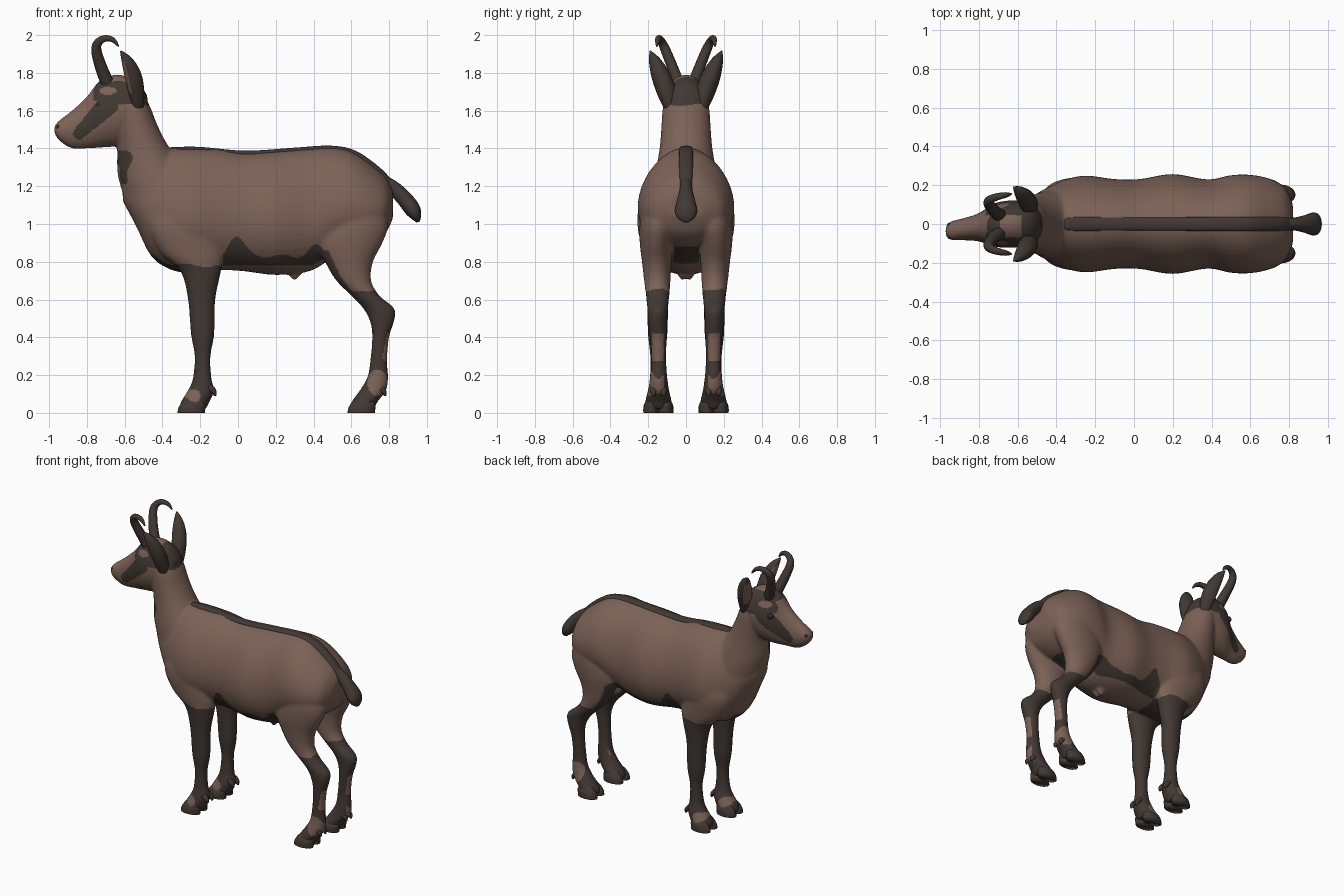
import bpy, bmesh, math
from mathutils import Vector, noise

cube = bpy.data.objects.get("Cube")
if cube:
    bpy.data.objects.remove(cube)


def material(name, rgb):
    m = bpy.data.materials.new(name)
    m.use_nodes = True
    m.diffuse_color = (*rgb, 1)
    bsdf = next(n for n in m.node_tree.nodes if n.type == 'BSDF_PRINCIPLED')
    bsdf.inputs["Base Color"].default_value = (*rgb, 1)
    bsdf.inputs["Roughness"].default_value = 0.8
    return m


BROWN = material("warm brown fur", (0.2, 0.122, 0.095))
DARK = material("dark brown fur", (0.054, 0.04, 0.033))
BLACK = material("eye black", (0.03, 0.024, 0.02))


def spline(rows, steps=4):
    """Catmull-Rom interpolation through rows of equal length."""
    out = []
    for i in range(len(rows) - 1):
        a, b, c, d = (rows[max(i - 1, 0)], rows[i], rows[i + 1],
                      rows[min(i + 2, len(rows) - 1)])
        for k in range(steps):
            t = k / steps
            out.append([q + t / 2 * (r - p + t * (2 * p - 5 * q + 4 * r - s + t * (3 * (q - r) + s - p)))
                        for p, q, r, s in zip(a, b, c, d)])
    return out + [list(rows[-1])]


def skin_rings(bm, rings):
    loops = [[bm.verts.new(p) for p in ring] for ring in rings]
    n = len(loops[0])
    faces = [bm.faces.new((a[i], a[(i + 1) % n], b[(i + 1) % n], b[i]))
             for a, b in zip(loops, loops[1:]) for i in range(n)]
    faces += [bm.faces.new(loops[0]), bm.faces.new(loops[-1])]
    bmesh.ops.recalc_face_normals(bm, faces=faces)


def slices(bm, rows, axis, side=1, n=40, taper=0):
    """Loft of oval slices: position, low edge, high edge, centre y, half width."""
    rings = []
    for pos, lo, hi, yc, hy in spline(rows):
        ring = []
        for i in range(n):
            a = math.tau * i / n
            u = (lo + hi) / 2 + (hi - lo) / 2 * math.cos(a)
            y = side * (yc + hy * math.sin(a) * (1 - taper * math.cos(a)))
            ring.append((pos, y, u) if axis == 'x' else (u, y, pos))
        rings.append(ring)
    skin_rings(bm, rings)


def tube(bm, rows, side=1, n=16, cup=0):
    """Tapered tube along x, y, z with half width across and half depth."""
    rows = spline(rows, 5)
    pts = [Vector((r[0], r[1] * side, r[2])) for r in rows]
    rings = []
    for i, (p, r) in enumerate(zip(pts, rows)):
        t = (pts[min(i + 1, len(pts) - 1)] - pts[max(i - 1, 0)]).normalized()
        across = (Vector((0, 1, 0)) - t * t.y).normalized()
        deep = across.cross(t)
        ring = []
        for k in range(n):
            a = math.tau * k / n
            d = math.cos(a)
            if d < -0.3:
                d *= 1 - cup
            ring.append(p + across * r[3] * math.sin(a) + deep * r[4] * d)
        rings.append(ring)
    skin_rings(bm, rings)


def finish(bm, name, mats):
    me = bpy.data.meshes.new(name)
    bm.to_mesh(me)
    bm.free()
    for m in mats:
        me.materials.append(m)
    for p in me.polygons:
        p.use_smooth = True
    ob = bpy.data.objects.new(name, me)
    bpy.context.collection.objects.link(ob)
    return ob


# Torso, head, neck and legs, fused into one skin
bm = bmesh.new()
torso = [(-.61, 1.12, 1.27, .06), (-.54, .99, 1.34, .13), (-.46, .83, 1.38, .18),
         (-.36, .76, 1.4, .225), (-.25, .74, 1.4, .248), (-.1, .755, 1.395, .23),
         (.03, .75, 1.375, .23), (.2, .73, 1.385, .256), (.38, .75, 1.4, .228),
         (.5, .82, 1.405, .25), (.6, .86, 1.385, .252), (.7, .89, 1.32, .232),
         (.78, .95, 1.25, .185), (.82, 1.03, 1.18, .1)]
slices(bm, [(x, lo, hi, 0, w) for x, lo, hi, w in torso], 'x', taper=.13)
# The muzzle turns a little to the right
head = [(-.972, 1.48, 1.52, -.037, .025), (-.945, 1.44, 1.55, -.035, .048), (-.88, 1.4, 1.6, -.027, .057),
        (-.8, 1.4, 1.675, -.017, .073), (-.72, 1.405, 1.77, -.005, .112), (-.62, 1.42, 1.79, 0, .122),
        (-.53, 1.5, 1.75, 0, .108), (-.48, 1.58, 1.68, 0, .05)]
slices(bm, head, 'x')
neck = [(1.08, -.58, -.15, .19), (1.25, -.635, -.24, .165), (1.4, -.64, -.36, .14),
        (1.52, -.65, -.425, .13), (1.62, -.65, -.465, .122), (1.72, -.64, -.52, .085)]
slices(bm, [(z, lo, hi, 0, w) for z, lo, hi, w in neck], 'z')
front_leg = [(1.2, -.42, -.18, .12, .07), (1.0, -.47, -.12, .15, .088), (.85, -.41, -.08, .15, .083),
             (.75, -.305, -.09, .15, .07), (.6, -.265, -.12, .15, .057), (.42, -.25, -.125, .15, .052),
             (.3, -.23, -.145, .15, .04), (.18, -.24, -.14, .148, .044),
             (.12, -.265, -.125, .146, .056), (.06, -.302, -.15, .146, .07), (.02, -.31, -.17, .146, .07)]
hind_leg = [(1.15, .52, .76, .125, .1), (1.0, .44, .795, .145, .1), (.9, .42, .765, .155, .09),
            (.8, .46, .715, .155, .078), (.7, .52, .705, .152, .07), (.62, .6, .75, .15, .062),
            (.55, .665, .83, .15, .055), (.48, .7, .825, .15, .05), (.4, .71, .8, .147, .045),
            (.28, .7, .79, .145, .04), (.19, .685, .795, .145, .046),
            (.12, .645, .785, .145, .056), (.06, .602, .74, .145, .07), (.02, .59, .72, .145, .07)]
for s in (1, -1):
    slices(bm, front_leg, 'z', s)
    slices(bm, hind_leg, 'z', s)
    tube(bm, [(.3, .025, .82, .06, .08), (.3, .02, .745, .03, .04), (.295, .015, .705, .012, .012)], s)
body = finish(bm, "body", [BROWN, DARK])
remesh = body.modifiers.new("fuse", 'REMESH')
remesh.mode = 'VOXEL'
remesh.voxel_size = 0.008
relax = body.modifiers.new("relax", 'SMOOTH')
relax.factor, relax.iterations = 0.5, 16
bpy.context.view_layer.update()
fused = bpy.data.meshes.new_from_object(body.evaluated_get(bpy.context.evaluated_depsgraph_get()))
body.modifiers.clear()
body.data = fused


def oval(x, z, cx, cz, rx, rz):
    return ((x - cx) / rx) ** 2 + ((z - cz) / rz) ** 2 < 1


def hump(x, centre):
    return math.exp(-((x - centre) / .06) ** 2)


def is_dark(c, n):
    x, y, z = c
    w = abs(y)
    j = noise.noise(c * 9) * .025
    if z > 1.39 and x < -.45:  # face mask, crown and nape
        if oval(x, z, -.69, 1.705, .044, .021) or (-.07 < y < .045 and -.69 < x < -.58):
            return False
        t = min(max((-.69 - x) * .5 + (1.63 - z) * .5, 0) / .15, 1)
        gap = math.hypot(x + .69 + .15 * t, z - 1.63 + .15 * t)
        muzzle = abs(y + .13 * max(-.7 - x, 0)) > .035 and gap < .055 - .022 * t
        brow = -.765 < x < -.61 and z > 1.63 - .15 * (x + .61) and w > .045
        return muzzle or brow or (x > -.765 and z > 1.725) or (x > -.62 and z > 1.635 + j)
    if x < -.55 and z > 1.15:  # throat patch on the right side
        return y < -.02 and (oval(x, z, -.605 + 2 * j, 1.34, .035, .05) or oval(x, z, -.59 + 2 * j, 1.27, .03, .06))
    if x < -.08:  # chest and front legs
        return z < .78 + j + .07 * hump(x, -.47) and not oval(x, z, -.24, .088, .042, .038)
    if x < .5 and z > .72 and w > .1:  # flank band
        if .782 < z < .825 + j + .1 * hump(x, 0) + .06 * hump(x, .42):
            return True
    if x > .45:  # hind legs
        if oval(x, z, .785, .35, .04, .075) and .118 < w < .18:
            return False
        if oval(x, z, .74, .16, .055, .07) and w > .115:
            return False
        inner = w < .065 and z < .88
        return inner or z < .65 + j or (n.x < -.45 and z < .86)
    return False


for p in fused.polygons:
    p.use_smooth = True
    p.material_index = int(is_dark(p.center, p.normal))

# Cloven hooves with dewclaws behind
bm = bmesh.new()
for s in (1, -1):
    for x in (-.32, .58):
        for yc in (.108, .184):
            slices(bm, [(0, x, x + .145, yc, .042), (.025, x + .004, x + .147, yc, .042),
                        (.05, x + .018, x + .147, yc, .036), (.075, x + .04, x + .13, yc, .018)], 'z', s, 16)
            d = x + .175
            dy = .146 + (yc - .146) * .7
            tube(bm, [(d - .01, dy, .14, .018, .018), (d + .015, dy, .115, .018, .016),
                      (d + .025, dy, .09, .006, .006)], s, 10)
finish(bm, "hooves", [DARK])

# Hooked horns
bm = bmesh.new()
for s in (1, -1):
    tube(bm, [(-.685, .038, 1.73, .035, .036), (-.725, .072, 1.83, .029, .032), (-.75, .108, 1.92, .026, .027),
              (-.738, .128, 1.963, .022, .022), (-.70, .142, 1.983, .018, .017),
              (-.66, .15, 1.973, .014, .013), (-.632, .155, 1.94, .004, .004)], s)
finish(bm, "horns", [DARK])

# Cupped ears with paler inside
bm = bmesh.new()
for s in (1, -1):
    tube(bm, [(-.54, .085, 1.61, .03, .04), (-.552, .1, 1.69, .05, .057), (-.572, .132, 1.78, .05, .062),
              (-.597, .165, 1.86, .032, .042), (-.622, .19, 1.915, .004, .006)], s, 20, cup=0.55)
ears = finish(bm, "ears", [DARK, BROWN])
for p in ears.data.polygons:
    p.material_index = int(p.normal.x < -.5 and 1.7 < p.center.z < 1.87)

# Raised dark stripe running down the back into the tail
bm = bmesh.new()
tube(bm, [(-.39, 0, 1.395, .012, .006), (-.34, 0, 1.393, .034, .014), (-.2, 0, 1.393, .036, .015),
          (.04, 0, 1.374, .034, .014), (.3, 0, 1.39, .035, .014), (.48, 0, 1.4, .036, .015),
          (.6, 0, 1.38, .036, .016), (.7, 0, 1.317, .036, .018), (.78, 0, 1.242, .034, .02),
          (.82, 0, 1.18, .025, .015)])
finish(bm, "back_stripe", [DARK])

# Tail
bm = bmesh.new()
tube(bm, [(.74, 0, 1.24, .032, .035), (.82, 0, 1.192, .033, .038), (.88, 0, 1.135, .045, .042),
          (.925, 0, 1.075, .06, .042), (.945, 0, 1.035, .048, .026), (.953, 0, 1.01, .014, .008)])
finish(bm, "tail", [DARK])

# Eyes and nostrils
for name, spot, r, shift in (("eyes", (-.735, .09, 1.632), .02, 0), ("nostrils", (-.952, .03, 1.512), .012, -.035)):
    bm = bmesh.new()
    for s in (1, -1):
        made = bmesh.ops.create_uvsphere(bm, u_segments=16, v_segments=10, radius=r)
        bmesh.ops.translate(bm, verts=made["verts"], vec=(spot[0], s * spot[1] + shift, spot[2]))
    finish(bm, name, [BLACK])
